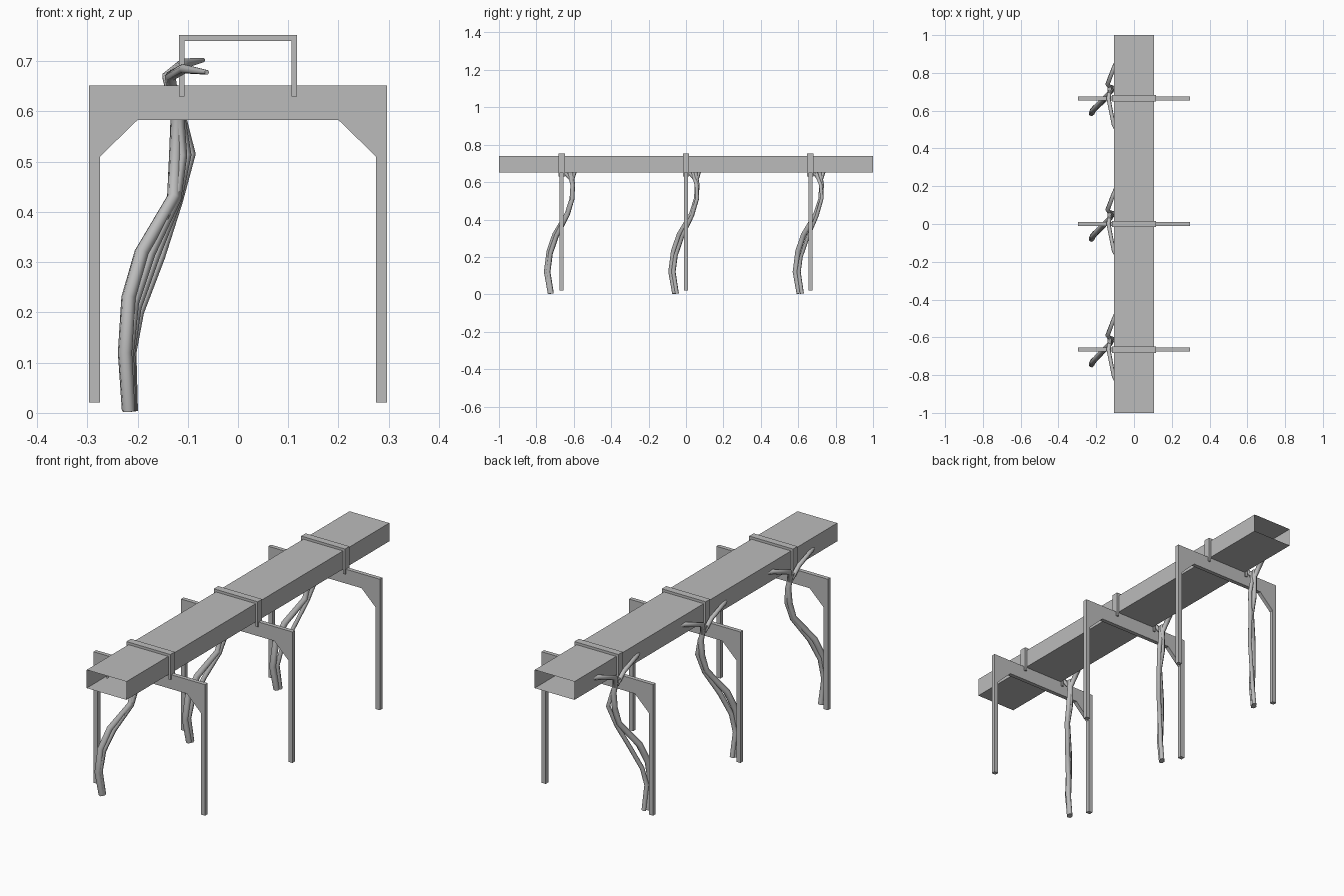
import bpy
import bmesh
from mathutils import Vector

cube = bpy.data.objects.get("Cube")
if cube:
    bpy.data.objects.remove(cube, do_unlink=True)

grey = bpy.data.materials.new("plain_grey")
grey.use_nodes = True
grey.diffuse_color = (0.5, 0.5, 0.5, 1)
grey.node_tree.nodes["Principled BSDF"].inputs["Base Color"].default_value = (0.5, 0.5, 0.5, 1)


def add_object(name, data):
    obj = bpy.data.objects.new(name, data)
    bpy.context.collection.objects.link(obj)
    data.materials.append(grey)
    return obj


def extrude_y(name, outline, y, width, capped=True):
    """Extrude a closed (x, z) outline along y, centred on y."""
    bm = bmesh.new()
    front = [bm.verts.new((x, y - width / 2, z)) for x, z in outline]
    back = [bm.verts.new((x, y + width / 2, z)) for x, z in outline]
    for i in range(len(outline)):
        j = (i + 1) % len(outline)
        bm.faces.new((front[i], front[j], back[j], back[i]))
    if capped:
        bm.faces.new(front)
        bm.faces.new(back)
    bmesh.ops.recalc_face_normals(bm, faces=bm.faces)
    mesh = bpy.data.meshes.new(name)
    bm.to_mesh(mesh)
    bm.free()
    return add_object(name, mesh)


def mirrored(half):
    """Complete an outline from its right-hand half."""
    return half + [(-x, z) for x, z in reversed(half)]


def vine(name, strands, y):
    """Bent tubes through points (x, y, z, radius)."""
    curve = bpy.data.curves.new(name, "CURVE")
    curve.dimensions = "3D"
    curve.bevel_depth = 1.0
    curve.bevel_resolution = 1
    curve.use_fill_caps = True
    for points in strands:
        spline = curve.splines.new("POLY")
        spline.points.add(len(points) - 1)
        for p, (px, py, pz, r) in zip(spline.points, points):
            p.co = (px, py + y, pz, 1)
            p.radius = r
    add_object(name, curve)


# Open-ended duct
duct_w, duct_low, duct_top = 0.106, 0.652, 0.74
extrude_y("duct", mirrored([(duct_w, duct_low), (duct_w, duct_top)]), 0, 2.0, capped=False)

# Half outlines of the trestle and the strap over the duct
trestle = mirrored([(0.2, 0.583), (0.275, 0.51), (0.275, 0.021),
                    (0.297, 0.021), (0.297, 0.652)])
strap = mirrored([(0.106, 0.74), (0.106, 0.63), (0.117, 0.63), (0.117, 0.752)])

# Vine strands, relative to their trestle
trunk = [(-0.218, -0.06, 0.004, 0.014), (-0.225, -0.08, 0.12, 0.015),
         (-0.218, -0.066, 0.23, 0.015), (-0.192, -0.035, 0.32, 0.015),
         (-0.128, 0.03, 0.43, 0.014), (-0.125, 0.055, 0.51, 0.013),
         (-0.122, 0.06, 0.585, 0.013), (-0.13, 0.05, 0.65, 0.012)]
shoot = [(-0.21, -0.045, 0.004, 0.011), (-0.213, -0.062, 0.12, 0.011),
         (-0.197, -0.05, 0.2, 0.01), (-0.155, -0.012, 0.31, 0.01),
         (-0.12, 0.035, 0.42, 0.01), (-0.094, 0.062, 0.515, 0.01),
         (-0.112, 0.055, 0.585, 0.01), (-0.13, 0.03, 0.65, 0.01)]
back_branch = [(-0.125, 0.055, 0.61, 0.011), (-0.14, 0.075, 0.67, 0.012),
               (-0.108, 0.16, 0.695, 0.011), (-0.07, 0.26, 0.702, 0.005)]
front_branch = [(-0.128, 0.045, 0.62, 0.011), (-0.135, 0.0, 0.67, 0.011),
                (-0.108, -0.14, 0.685, 0.01), (-0.062, -0.24, 0.678, 0.005)]

for label, y, spread in (("front", -0.665, 0.4), ("middle", 0.0, 0.7), ("back", 0.665, 1.0)):
    extrude_y(label + "_trestle", trestle, y, 0.02)
    extrude_y(label + "_strap", strap, y, 0.034)
    # The second strand stands further from the trunk towards the back
    loose = [tuple(Vector(a).lerp(Vector(b), spread)) for a, b in zip(trunk, shoot)]
    vine(label + "_vine", [trunk, loose, back_branch, front_branch], y)
